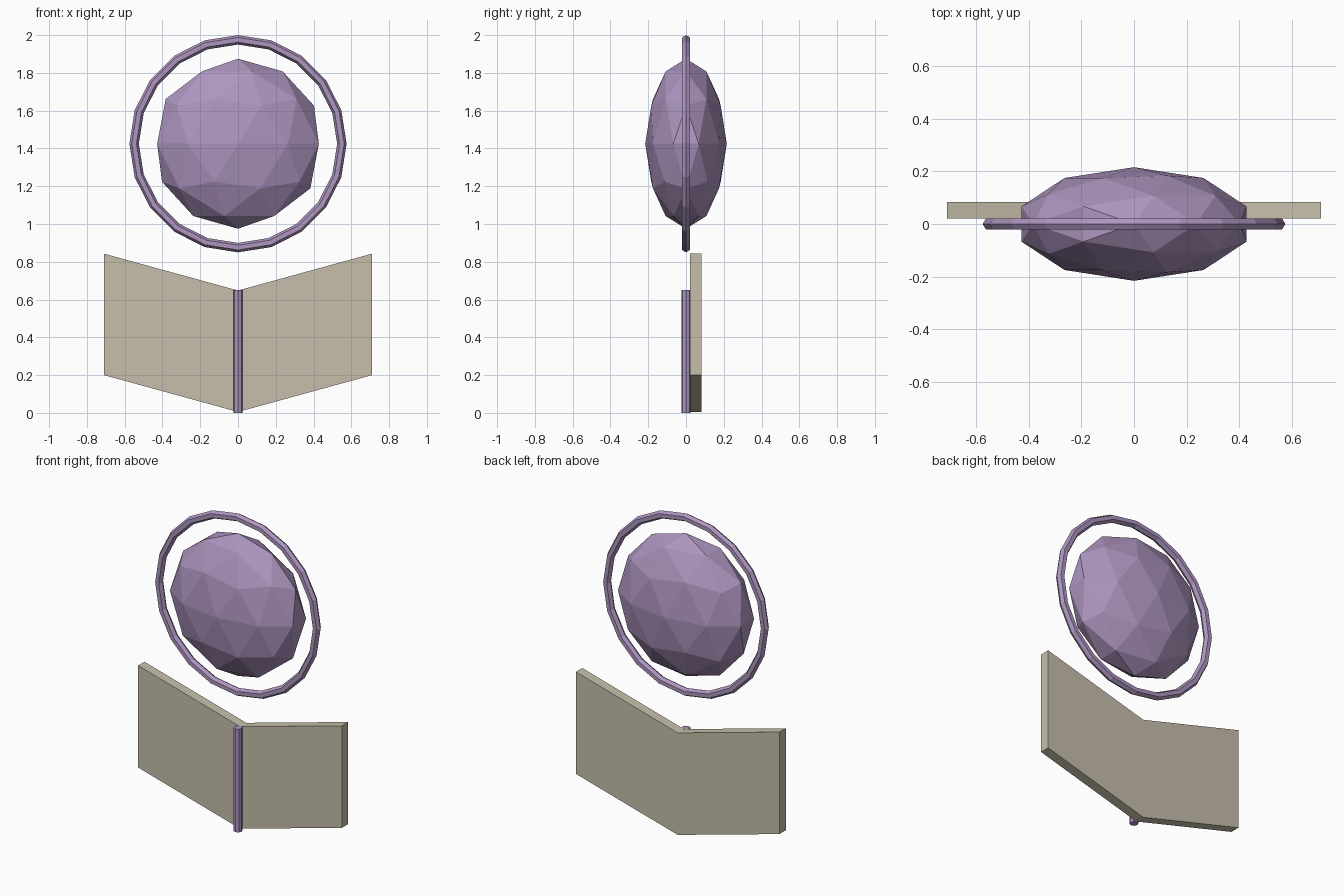
import bpy, bmesh
from math import pi

if "Cube" in bpy.data.objects:
    bpy.data.objects.remove(bpy.data.objects["Cube"])


def material(name, rgb):
    m = bpy.data.materials.new(name)
    m.diffuse_color = (*rgb, 1)
    m.use_nodes = True
    m.node_tree.nodes["Principled BSDF"].inputs["Base Color"].default_value = m.diffuse_color
    return m


purple = material("purple", (0.42, 0.30, 0.52))
beige = material("beige", (0.57, 0.52, 0.41))


def finish(name, mat):
    ob = bpy.context.object
    ob.name = name
    ob.data.materials.append(mat)
    return ob


CENTRE = (0, 0, 1.425)

# faceted orb, flattened front to back
bpy.ops.mesh.primitive_ico_sphere_add(subdivisions=2, radius=0.45, location=CENTRE)
finish("orb", purple).scale = (1, 0.48, 1)

# thin upright ring around the orb
bpy.ops.mesh.primitive_torus_add(major_radius=0.55, minor_radius=0.025,
                                 major_segments=20, minor_segments=6,
                                 location=CENTRE, rotation=(pi / 2, 0, 0))
finish("ring", purple)

# spine rod in front of the pages
bpy.ops.mesh.primitive_cylinder_add(vertices=8, radius=0.025, depth=0.65,
                                    location=(0, 0, 0.325))
finish("spine", purple)

# open pages: V-shaped outline, extruded backwards
half = [(0.71, 0.20), (0.71, 0.843)]
outline = [(0, 0.005), *half, (0, 0.648)] + [(-x, z) for x, z in reversed(half)]
bm = bmesh.new()
face = bm.faces.new([bm.verts.new((x, 0.02, z)) for x, z in outline])
ext = bmesh.ops.extrude_face_region(bm, geom=[face], use_keep_orig=True)
bmesh.ops.translate(bm, vec=(0, 0.063, 0),
                    verts=[g for g in ext["geom"] if isinstance(g, bmesh.types.BMVert)])
bmesh.ops.recalc_face_normals(bm, faces=bm.faces)
mesh = bpy.data.meshes.new("pages")
bm.to_mesh(mesh)
bm.free()
mesh.materials.append(beige)
bpy.context.collection.objects.link(bpy.data.objects.new("pages", mesh))
